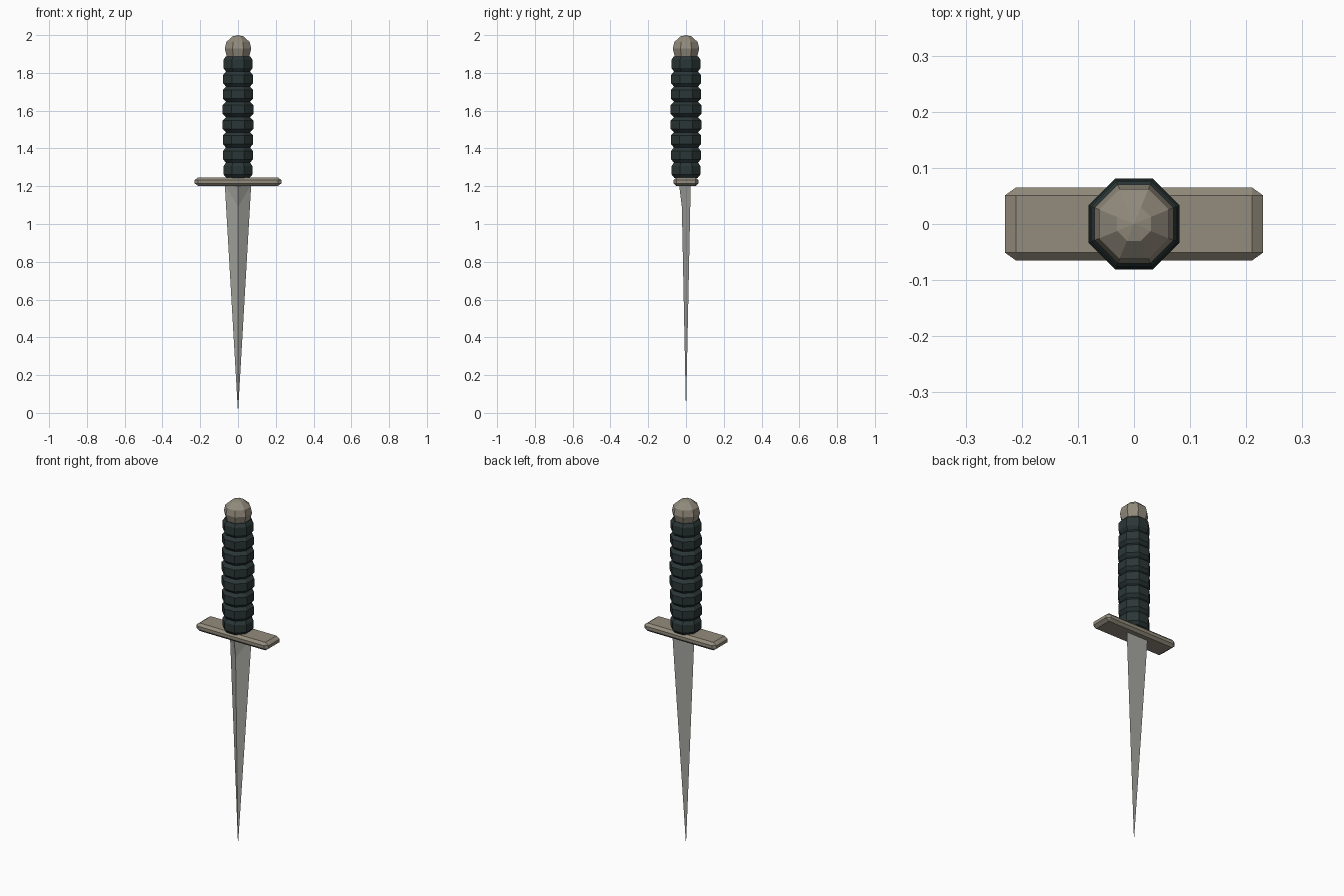
import bpy, bmesh, math

cube = bpy.data.objects.get("Cube")
if cube:
    bpy.data.objects.remove(cube, do_unlink=True)


def material(name, rgb):
    m = bpy.data.materials.new(name)
    m.use_nodes = True
    colour = (*rgb, 1.0)
    m.diffuse_color = colour
    m.node_tree.nodes["Principled BSDF"].inputs["Base Color"].default_value = colour
    return m


steel = material("blade steel", (0.39, 0.39, 0.36))
bronze = material("dull bronze", (0.29, 0.26, 0.205))
wrap = material("dark grip", (0.024, 0.037, 0.037))


def finish(name, bm, mat):
    bmesh.ops.recalc_face_normals(bm, faces=bm.faces)
    mesh = bpy.data.meshes.new(name)
    bm.to_mesh(mesh)
    bm.free()
    mesh.materials.append(mat)
    obj = bpy.data.objects.new(name, mesh)
    bpy.context.collection.objects.link(obj)
    return obj


def octagon_lathe(name, profile, mat, sides=8):
    """Stack flat-sided rings; each profile entry is (distance to flat, height)."""
    bm = bmesh.new()
    rings = []
    for flat, z in profile:
        r = flat / math.cos(math.pi / sides)
        angles = [(i + 0.5) * math.tau / sides for i in range(sides)]
        rings.append([bm.verts.new((r * math.cos(a), r * math.sin(a), z)) for a in angles])
    for low, high in zip(rings, rings[1:]):
        for i in range(sides):
            j = (i + 1) % sides
            bm.faces.new((low[i], low[j], high[j], high[i]))
    bm.faces.new(rings[0])
    bm.faces.new(rings[-1])
    bmesh.ops.remove_doubles(bm, verts=bm.verts, dist=0.0005)
    return finish(name, bm, mat)


# Blade: flat back, ridged front with a thickened root
bm = bmesh.new()
tip, left, right, root, ridge = [bm.verts.new(p) for p in (
    (0, 0, 0), (0.07, 0.025, 1.21), (-0.07, 0.025, 1.21),
    (0, -0.037, 1.21), (0, -0.022, 1.09))]
for face in ((tip, left, right), (root, left, ridge), (root, ridge, right),
             (ridge, left, tip), (ridge, tip, right), (root, right, left)):
    bm.faces.new(face)
finish("blade", bm, steel)

# Crossguard: chamfered bar, with longer chamfers at its ends
bm = bmesh.new()
bmesh.ops.create_cube(bm, size=1)
bmesh.ops.scale(bm, vec=(0.33, 0.13, 0.046), verts=bm.verts)
bmesh.ops.bevel(bm, geom=bm.edges[:], offset=0.014, segments=1,
                affect='EDGES', profile=0.5)
bmesh.ops.scale(bm, vec=(0.46 / 0.33, 1, 1), verts=bm.verts)
bmesh.ops.translate(bm, vec=(0, 0, 1.224), verts=bm.verts)
finish("crossguard", bm, bronze)

# Grip: eight ribs, swelling slightly in the middle
ribs, bottom, top = 8, 1.244, 1.888
pitch = (top - bottom) / ribs
profile = [(0.062, bottom)]
for i in range(ribs):
    z = bottom + i * pitch
    swell = 0.075 + 0.006 * math.sin(math.pi * (i + 0.5) / ribs)
    profile += [(swell, z + 0.22 * pitch), (swell, z + 0.78 * pitch),
                (0.064, z + pitch)]
octagon_lathe("grip", profile, wrap)

# Pommel: faceted ball
octagon_lathe("pommel", [(0.058, 1.88), (0.07, 1.928), (0.062, 1.963),
                         (0.03, 1.993), (0, 2.0)], bronze)
